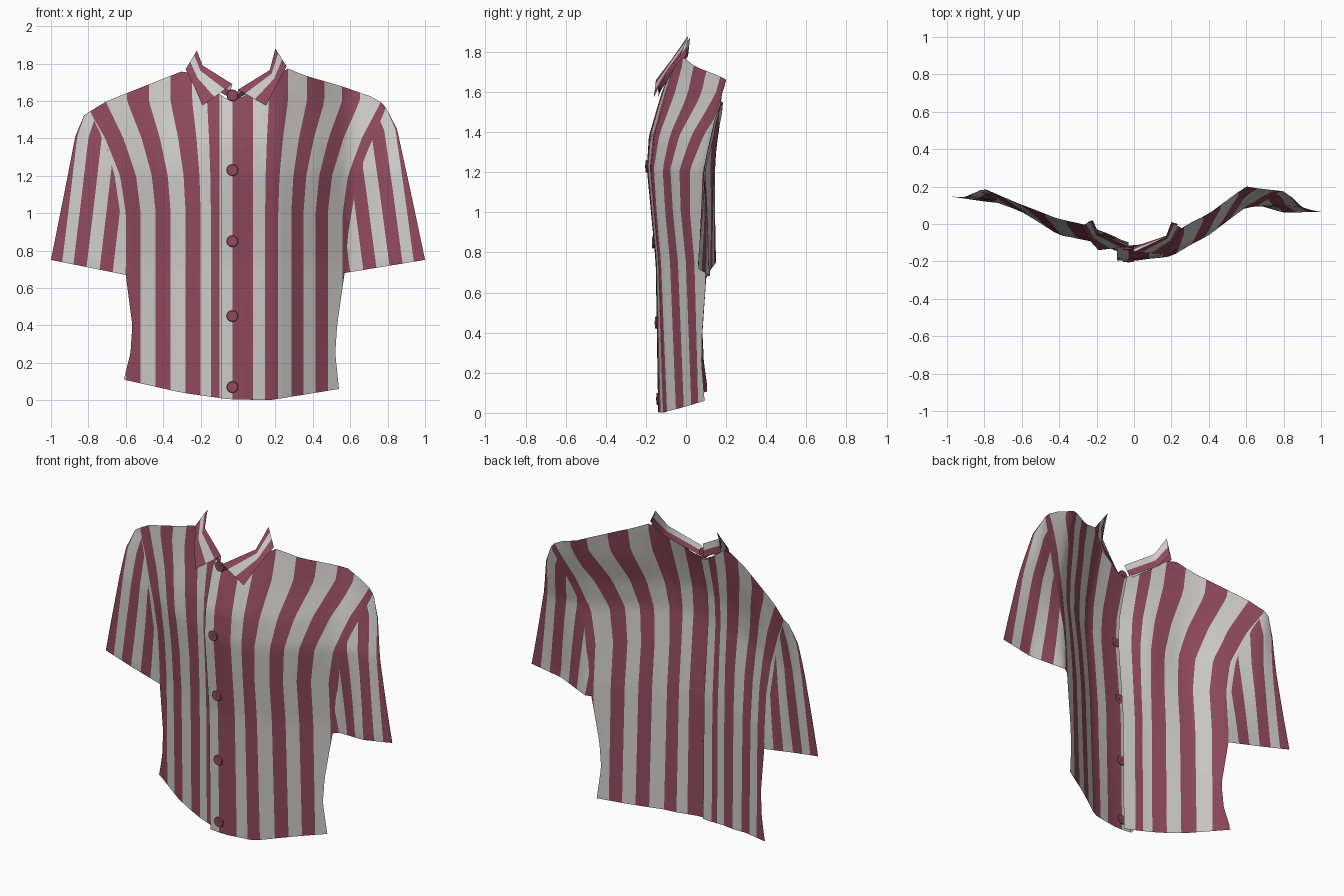
import bpy, bmesh, math
from mathutils import Vector

if "Cube" in bpy.data.objects:
    bpy.data.objects.remove(bpy.data.objects["Cube"])

def mat(name, c):
    m = bpy.data.materials.new(name)
    m.diffuse_color = (*c, 1)
    m.use_nodes = True
    m.node_tree.nodes["Principled BSDF"].inputs["Base Color"].default_value = m.diffuse_color
    return m
MATS = [mat("off_white", (0.62, 0.61, 0.59)), mat("wine_pink", (0.28, 0.068, 0.115))]

def lerp(pts, x):
    """Piecewise linear profile through (x, value) pairs."""
    if x <= pts[0][0]:
        return pts[0][1]
    for (a, va), (b, vb) in zip(pts, pts[1:]):
        if x <= b:
            return va + (vb - va) * (x - a) / (b - a)
    return pts[-1][1]

# depth of the draped cloth: one row per height, columns every 0.2 from x=-1 to 1
DEPTH = [
    (0.0, (.15, .14, .105, -.005, -.08, -.13, -.1, .02, .125, .1, .07)),
    (0.75, (.15, .12, .1, -.02, -.085, -.14, -.13, -.01, .12, .06, .065)),
    (1.22, (.15, .14, .065, -.06, -.1, -.185, -.17, -.06, .09, .1, .08)),
    (1.38, (.15, .16, .075, -.04, -.09, -.175, -.155, -.035, .12, .14, .09)),
    (1.55, (.15, .19, .09, .0, -.06, -.125, -.11, .02, .17, .175, .1)),
    (1.75, (.15, .2, .12, .03, -.02, -.06, -.05, .06, .225, .19, .1)),
]
def depth(x, z):
    return lerp([(h, lerp([(-1 + .2 * i, v) for i, v in enumerate(r)], x)) for h, r in DEPTH], z)

def sheet(name, grid, colours):
    """Cloth from rows of points; colours gives the stripe colour per column."""
    bm = bmesh.new()
    vs = [[bm.verts.new(p) for p in row] for row in grid]
    for r0, r1 in zip(vs, vs[1:]):
        for j in range(len(r0) - 1):
            f = bm.faces.new((r0[j], r0[j + 1], r1[j + 1], r1[j]))
            f.material_index = colours[j]
            f.smooth = True
    bmesh.ops.remove_doubles(bm, verts=bm.verts, dist=0.0008)
    bmesh.ops.dissolve_degenerate(bm, edges=bm.edges, dist=0.0005)
    bmesh.ops.recalc_face_normals(bm, faces=bm.faces)
    if sum(f.normal.y * f.calc_area() for f in bm.faces) > 0:
        bmesh.ops.reverse_faces(bm, faces=bm.faces)
    me = bpy.data.meshes.new(name)
    bm.to_mesh(me)
    bm.free()
    for m in MATS:
        me.materials.append(m)
    ob = bpy.data.objects.new(name, me)
    bpy.context.collection.objects.link(ob)

# outline curves
HEM = [(-.61, .11), (-.3, .04), (-.05, .005), (.17, .0), (.54, .06)]
TOP = [(-.79, 1.545), (-.7, 1.6), (-.27, 1.77), (-.2, 1.71), (-.06, 1.61), (.0, 1.61),
       (.18, 1.7), (.25, 1.78), (.36, 1.735), (.55, 1.68), (.75, 1.61), (.79, 1.565)]
SIDE_L = [(.11, -.61), (.25, -.575), (.4, -.565), (.67, -.6), (.9, -.615), (1.2, -.66), (1.35, -.7), (1.54, -.79)]
SIDE_R = [(.06, .54), (.25, .52), (.4, .53), (.68, .57), (.9, .59), (1.2, .64), (1.35, .7), (1.56, .79)]
SPREAD = [(1.0, 0), (1.2, .06), (1.4, .22), (1.6, .45)]   # stripes fan out to the shoulder

def panel(name, edges, first, right):
    us, cols = [], []
    for i, (a, b) in enumerate(zip(edges, edges[1:])):   # two columns per stripe
        us += [a, (a + b) / 2]
        cols += [(first + i) % 2] * 2
    us.append(edges[-1])
    grid = []
    for r in range(41):
        row = []
        for u in us:
            x, z = u, 1.7 * r / 40
            for _ in range(12):
                s = math.copysign(max(abs(u) - .1, 0), u) * lerp(SPREAD, z)
                x = min(max(u + s, lerp(SIDE_L, z)), lerp(SIDE_R, z))
                lo = lerp(HEM, x)
                z = .5 * z + .5 * (lo + (lerp(TOP, x) - lo) * r / 40)
            lap = .012 * max(0, 1 - max(x, 0) / .3)
            y = depth(max(x, .02), z) - lap if right else depth(x, z)
            row.append((x, y, z))
        grid.append(row)
    sheet(name, grid, cols)

# two front panels, the button side lapping over the other
panel("front_panel_button_side",
      [-.09, -.03, .08, .145, .215, .285, .35, .415, .48, .56, .64, .75], 0, True)
panel("front_panel_under_side",
      [-.75, -.68, -.6, -.52, -.44, -.36, -.28, -.2, -.145, -.1, -.03], 1, False)

# placket fold closing the step along the overlap
fold = []
for r in range(21):
    z = .005 + 1.6 * r / 20
    fold.append([(-.09, depth(.02, z) - .012, z), (-.088, depth(-.088, z) - .002, z)])
sheet("placket_fold", fold, [0])

# sleeves: stripes fan down from the shoulder and end at the armhole seam
def sleeve(name, outer, side, hem_in, wedge):
    top = outer[0]
    ds = [-.06, -.03, 0, .03, .06, .095, .13, .165, .2, .235, .27, .305, .34, .375, .41, .45]
    cols = [(j // 2 + 1) % 2 for j in range(len(ds) - 1)]
    oz = [(-z, x) for x, z in outer]
    grid = []
    for r in range(37):
        t = r / 36
        zo = top[1] + (outer[-1][1] - top[1]) * t
        zi = top[1] + (hem_in[1] - top[1]) * t
        xo, xi = lerp(oz, -zo), lerp(side, zi)
        w = abs(xo - xi)
        row = []
        for d in ds:
            q = min(max(d + wedge * t, 0), w) / w if w > 1e-5 else 0
            x, z = xo + (xi - xo) * q, zo + (zi - zo) * q
            row.append((x, depth(x, z), z))
        grid.append(row)
    sheet(name, grid, cols)

sleeve("sleeve_left_in_view", [(-.79, 1.545), (-.82, 1.53), (-.87, 1.41), (-.93, 1.1), (-1, .75)],
       SIDE_L, (-.6, .67), .06)
sleeve("sleeve_right_in_view", [(.79, 1.565), (.85, 1.45), (.92, 1.13), (1, .75)],
       SIDE_R, (.57, .68), .06)

# collar: folded leaf with lengthwise stripes, and a stand inside it
def collar(tag, fold, rim, neck):
    def strip(name, a, b, stops, cols):
        grid = []
        for i in range(9):
            t = i / 8 * (len(a) - 1)
            k = min(int(t), len(a) - 2)
            p = Vector(a[k]).lerp(Vector(a[k + 1]), t - k)
            q = Vector(b[k]).lerp(Vector(b[k + 1]), t - k)
            grid.append([p.lerp(q, s) for s in stops])
        sheet(name, grid, cols)
    strip("collar_leaf_" + tag, fold, rim, [0, .25, .6, 1], [1, 0, 1])
    strip("collar_stand_" + tag, fold, neck, [0, .5, 1], [0, 1])

collar("right_in_view",
       [(0, -.15, 1.66), (.17, -.07, 1.765), (.2, .01, 1.88)],
       [(.15, -.16, 1.575), (.21, -.1, 1.69), (.26, -.025, 1.785)],
       [(-.01, -.125, 1.61), (.18, -.06, 1.7), (.235, .0, 1.78)])
collar("left_in_view",
       [(-.03, -.12, 1.69), (-.19, -.05, 1.79), (-.22, .02, 1.87)],
       [(-.19, -.14, 1.575), (-.235, -.09, 1.68), (-.28, -.01, 1.77)],
       [(-.05, -.1, 1.62), (-.2, -.045, 1.71), (-.25, .01, 1.78)])

# buttons: disc, raised rim and thread centre
for i, z in enumerate((1.63, 1.23, .85, .45, .07)):
    p = (-.03, depth(.02, z) - (.035 if i == 0 else .014), z)
    rot = (math.pi / 2, 0, 0)
    bpy.ops.mesh.primitive_cylinder_add(vertices=16, radius=.028, depth=.012, location=p, rotation=rot)
    parts = [("button_disc", bpy.context.object)]
    bpy.ops.mesh.primitive_torus_add(major_segments=16, minor_segments=6, major_radius=.025,
                                     minor_radius=.006, location=p, rotation=rot)
    parts.append(("button_rim", bpy.context.object))
    bpy.ops.mesh.primitive_cylinder_add(vertices=8, radius=.008, depth=.016, location=p, rotation=rot)
    parts.append(("button_thread", bpy.context.object))
    for name, ob in parts:
        ob.name = f"{name}_{i + 1}"
        ob.data.materials.append(MATS[1])
        bpy.ops.object.select_all(action='DESELECT')
        ob.select_set(True)
        bpy.context.view_layer.objects.active = ob
        bpy.ops.object.shade_smooth_by_angle()
